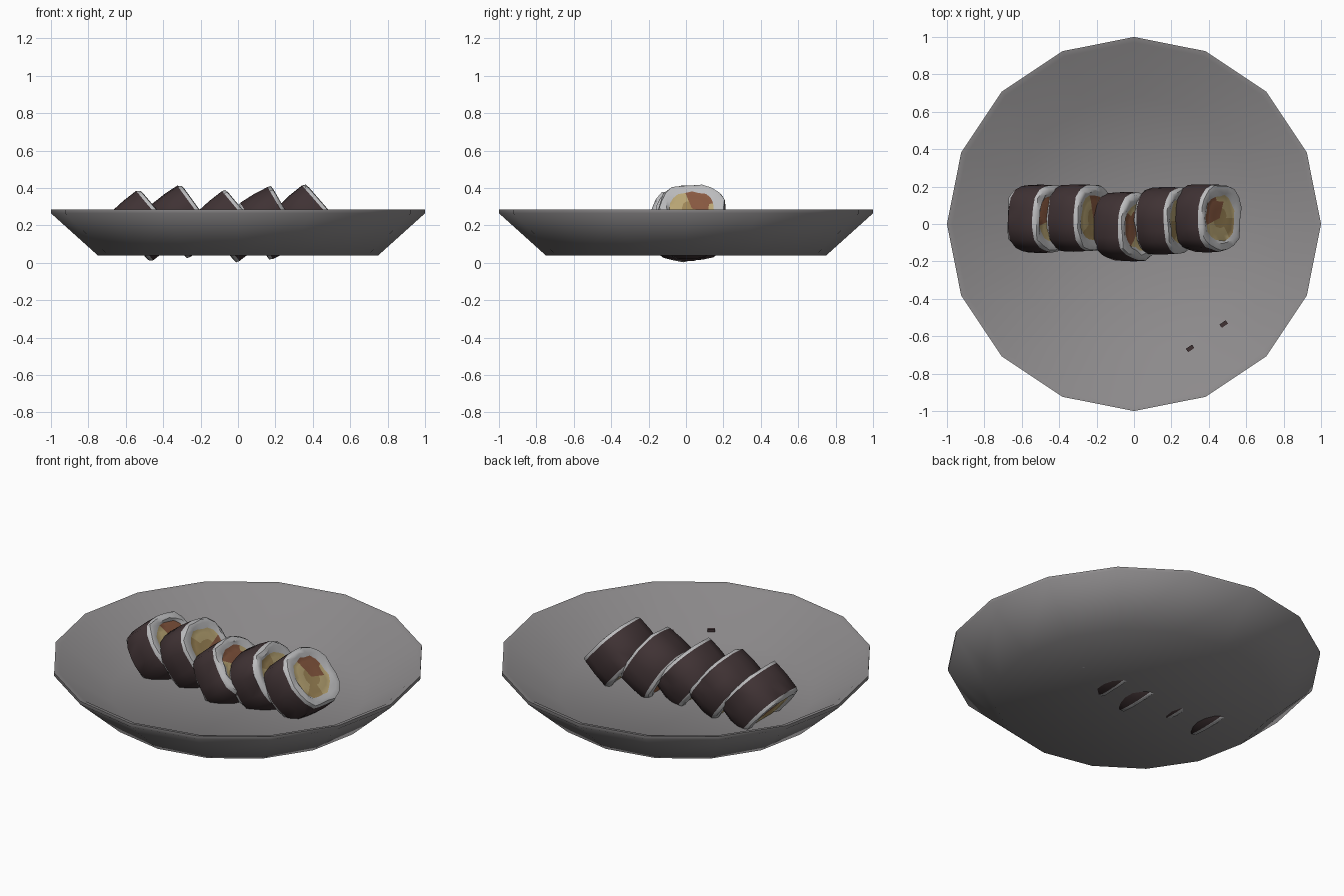
import bpy, bmesh, math, random
from mathutils import Matrix, Vector

if "Cube" in bpy.data.objects:
    bpy.data.objects.remove(bpy.data.objects["Cube"])

random.seed(4)


def material(name, rgb):
    m = bpy.data.materials.new(name)
    m.diffuse_color = (*rgb, 1)
    m.use_nodes = True
    m.node_tree.nodes["Principled BSDF"].inputs["Base Color"].default_value = m.diffuse_color
    return m


PLATE = material("plate grey", (0.27, 0.26, 0.265))
NORI = material("seaweed dark brown", (0.05, 0.032, 0.034))
RICE = material("rice white", (0.50, 0.50, 0.51))
YELLOW = material("omelette yellow", (0.50, 0.39, 0.18))
TAN = material("omelette tan", (0.36, 0.25, 0.10))
ORANGE = material("filling orange brown", (0.25, 0.10, 0.052))


def finish(bm, name, mats, angle):
    bmesh.ops.recalc_face_normals(bm, faces=bm.faces)
    me = bpy.data.meshes.new(name)
    bm.to_mesh(me)
    bm.free()
    for m in mats:
        me.materials.append(m)
    ob = bpy.data.objects.new(name, me)
    bpy.context.collection.objects.link(ob)
    bpy.ops.object.select_all(action='DESELECT')
    ob.select_set(True)
    bpy.context.view_layer.objects.active = ob
    bpy.ops.object.shade_smooth_by_angle(angle=math.radians(angle))
    return ob


def loft(bm, rings, colour):
    """Join rings whose first and last entries are single points."""
    n = len(rings[1])
    for i in range(len(rings) - 1):
        a, b = rings[i], rings[i + 1]
        for k in range(n):
            j = (k + 1) % n
            if len(a) == 1:
                f = bm.faces.new((a[0], b[k], b[j]))
            elif len(b) == 1:
                f = bm.faces.new((a[k], a[j], b[0]))
            else:
                f = bm.faces.new((a[k], a[j], b[j], b[k]))
            f.material_index = colour(i, k)


# Plate: sixteen-sided shallow dish
bm = bmesh.new()
profile = [(0, 0.04), (0.75, 0.04), (1.0, 0.265), (1.0, 0.284),
           (0.97, 0.278), (0.685, 0.085), (0, 0.085)]
rings = []
for r, z in profile:
    count = 16 if r else 1
    rings.append([bm.verts.new((r * math.cos(k * math.tau / 16),
                                r * math.sin(k * math.tau / 16), z))
                  for k in range(count)])
loft(bm, rings, lambda i, k: 0)
finish(bm, "plate", [PLATE], 50)

# Roll profile: (axial fraction, radius fraction), mirrored about the middle
half = [(0.86, 0), (0.88, 0.3), (0.90, 0.52), (0.88, 0.68),
        (1.0, 0.80), (0.97, 0.93), (0.80, 1.0)]
ROLL_PROFILE = [(-h, r) for h, r in half] + [(0, 1.02)] + half[::-1]
SIDES = 20
HALF_LENGTH = 0.105


def roll(name, centre, tilt, start, width, spin):
    """Tilted rice roll; start and width give the orange filling's sector."""
    bm = bmesh.new()
    wobble = [random.uniform(0.97, 1.02) for _ in range(SIDES)]
    rings = []
    for h, r in ROLL_PROFILE:
        ring = []
        for k in range(SIDES if r else 1):
            a = k * math.tau / SIDES
            c, s = math.cos(a - spin), math.sin(a - spin)
            # rounded-square section
            q = (abs(c) ** 2.7 + abs(s) ** 2.7) ** (-1 / 2.7)
            q = (q * 0.93 + 0.05) * wobble[k] * r
            if 0.4 < r < 0.95:
                q *= random.uniform(0.94, 1.06)
            # angle 0 is the upper edge of the cut face
            ring.append(bm.verts.new((-0.176 * q * math.cos(a),
                                      0.182 * q * math.sin(a),
                                      h * HALF_LENGTH)))
        rings.append(ring)
    last = len(ROLL_PROFILE) - 2

    def colour(i, k):
        depth = min(i, last - i)
        if depth >= 6:
            return 0                      # seaweed wrap
        if depth >= 3:
            return 1                      # rice ring
        deg = (math.degrees((k + 0.5) * math.tau / SIDES) - start) % 360
        if deg < width and not (depth == 2 and deg > width * 0.7):
            return 4                      # orange filling
        if depth == 0 or 200 < deg < 250:
            return 3
        return 2                          # omelette

    loft(bm, rings, colour)
    t = math.radians(tilt)
    down = Vector((math.sin(t), 0, -math.cos(t)))
    axis = Vector((math.cos(t), 0, math.sin(t)))
    rot = Matrix((down, Vector((0, 1, 0)), axis)).transposed().to_4x4()
    bm.transform(Matrix.Translation(centre) @ rot)
    finish(bm, name, [NORI, RICE, YELLOW, TAN, ORANGE], 40)


roll("roll_1", (-0.50, 0.03, 0.200), 40, -15, 120, 0.10)
roll("roll_2", (-0.29, 0.03, 0.222), 36, 70, 80, 0.00)
roll("roll_3", (-0.04, -0.015, 0.198), 40, -55, 125, 0.15)
roll("roll_4", (0.172, 0.017, 0.213), 30, 110, 90, -0.08)
roll("roll_5", (0.39, 0.032, 0.231), 41, -20, 125, 0.05)

# Seaweed crumbs on the slope of the plate
for n, (x, y) in enumerate([(0.48, -0.535), (0.30, -0.665)], 1):
    bm = bmesh.new()
    z = 0.085 + (math.hypot(x, y) - 0.685) * 0.68 + 0.006
    bmesh.ops.create_cube(bm, size=1, matrix=Matrix.Translation((x, y, z))
                          @ Matrix.Rotation(0.6, 4, 'Z')
                          @ Matrix.Diagonal((0.04, 0.022, 0.015, 1)))
    finish(bm, f"seaweed_crumb_{n}", [NORI], 30)
